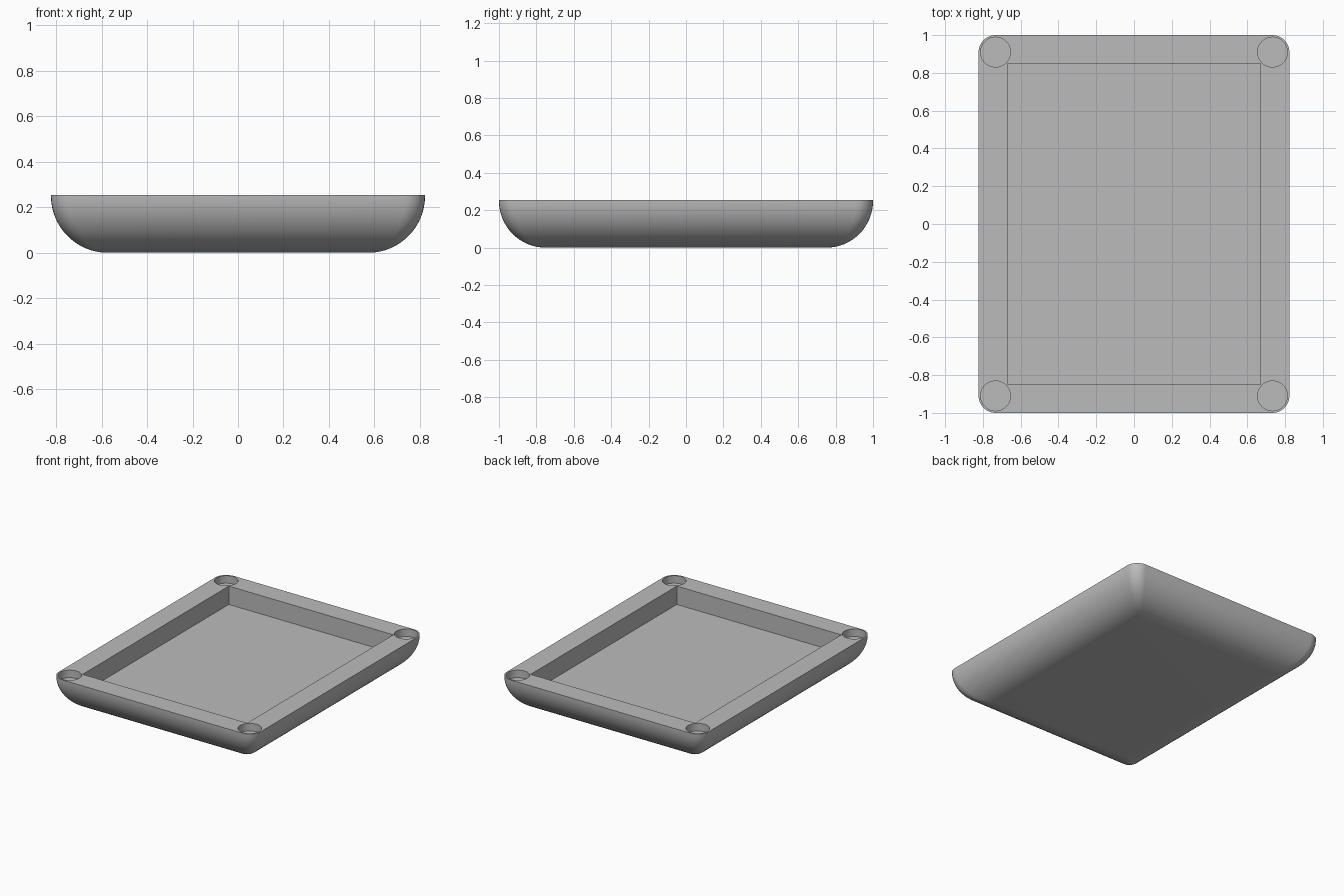
import bpy, bmesh, math
from mathutils import Vector

HALF_X, HALF_Y, HEIGHT = 0.823, 1.0, 0.255
EDGE_R, CORNER_R = 0.25, 0.09
HOLE_X, HOLE_Y, HOLE_R, HOLE_DEPTH = 0.733, 0.91, 0.079, 0.055
POCKET_X, POCKET_Y, POCKET_DEPTH = 0.67, 0.85, 0.135

if "Cube" in bpy.data.objects:
    bpy.data.objects.remove(bpy.data.objects["Cube"], do_unlink=True)

grey = bpy.data.materials.new("plain_grey")
grey.use_nodes = True
colour = (0.5, 0.5, 0.5, 1)
grey.diffuse_color = colour
grey.node_tree.nodes["Principled BSDF"].inputs["Base Color"].default_value = colour


def rounded_ring(bm, hx, hy, r, z, steps=8):
    """Rounded rectangle of vertices, counter-clockwise from +x."""
    verts = []
    for quarter, (sx, sy) in enumerate([(1, 1), (-1, 1), (-1, -1), (1, -1)]):
        for i in range(steps + 1):
            a = math.pi / 2 * (quarter + i / steps)
            verts.append(bm.verts.new((sx * (hx - r) + r * math.cos(a),
                                       sy * (hy - r) + r * math.sin(a), z)))
    return verts


# Body: rings shrink down a quarter-circle edge to a flat bottom
bm = bmesh.new()
rings = [rounded_ring(bm, HALF_X, HALF_Y, CORNER_R, HEIGHT)]
STEPS = 16
for i in range(STEPS + 1):
    t = math.pi / 2 * i / STEPS
    inset = EDGE_R * (1 - math.cos(t))
    rings.append(rounded_ring(bm, HALF_X - inset, HALF_Y - inset,
                              CORNER_R * math.cos(t), EDGE_R * (1 - math.sin(t))))
for upper, lower in zip(rings, rings[1:]):
    n = len(upper)
    for j in range(n):
        k = (j + 1) % n
        bm.faces.new((upper[j], lower[j], lower[k], upper[k]))
bm.faces.new(rings[0])
bm.faces.new(rings[-1][::-1])
bmesh.ops.remove_doubles(bm, verts=bm.verts, dist=1e-5)
bmesh.ops.recalc_face_normals(bm, faces=bm.faces)
mesh = bpy.data.meshes.new("tray_body")
bm.to_mesh(mesh)
bm.free()
tray = bpy.data.objects.new("tray_body", mesh)
bpy.context.collection.objects.link(tray)
mesh.materials.append(grey)

# Cutters: the central pocket and a round socket in each corner
cutters = []
bpy.ops.mesh.primitive_cube_add(size=1, location=(0, 0, HEIGHT))
pocket = bpy.context.object
pocket.name = "pocket_cutter"
pocket.scale = (2 * POCKET_X, 2 * POCKET_Y, 2 * POCKET_DEPTH)
cutters.append(pocket)
for sx, side in ((-1, "right"), (1, "left")):
    for sy, end in ((-1, "front"), (1, "back")):
        bpy.ops.mesh.primitive_cylinder_add(vertices=48, radius=HOLE_R, depth=2 * HOLE_DEPTH,
                                            location=(sx * HOLE_X, sy * HOLE_Y, HEIGHT))
        hole = bpy.context.object
        hole.name = f"{end}_{side}_socket_cutter"
        cutters.append(hole)

bpy.ops.object.select_all(action="DESELECT")
bpy.context.view_layer.objects.active = tray
tray.select_set(True)
for cutter in cutters:
    cutter.hide_render = True
    cutter.data.materials.append(grey)
    cut = tray.modifiers.new(cutter.name, "BOOLEAN")
    cut.operation, cut.solver, cut.object = "DIFFERENCE", "EXACT", cutter
    bpy.ops.object.modifier_apply(modifier=cut.name)
for cutter in cutters:
    bpy.data.objects.remove(cutter, do_unlink=True)

tray.select_set(True)
bpy.ops.object.shade_smooth_by_angle(angle=math.radians(30))
